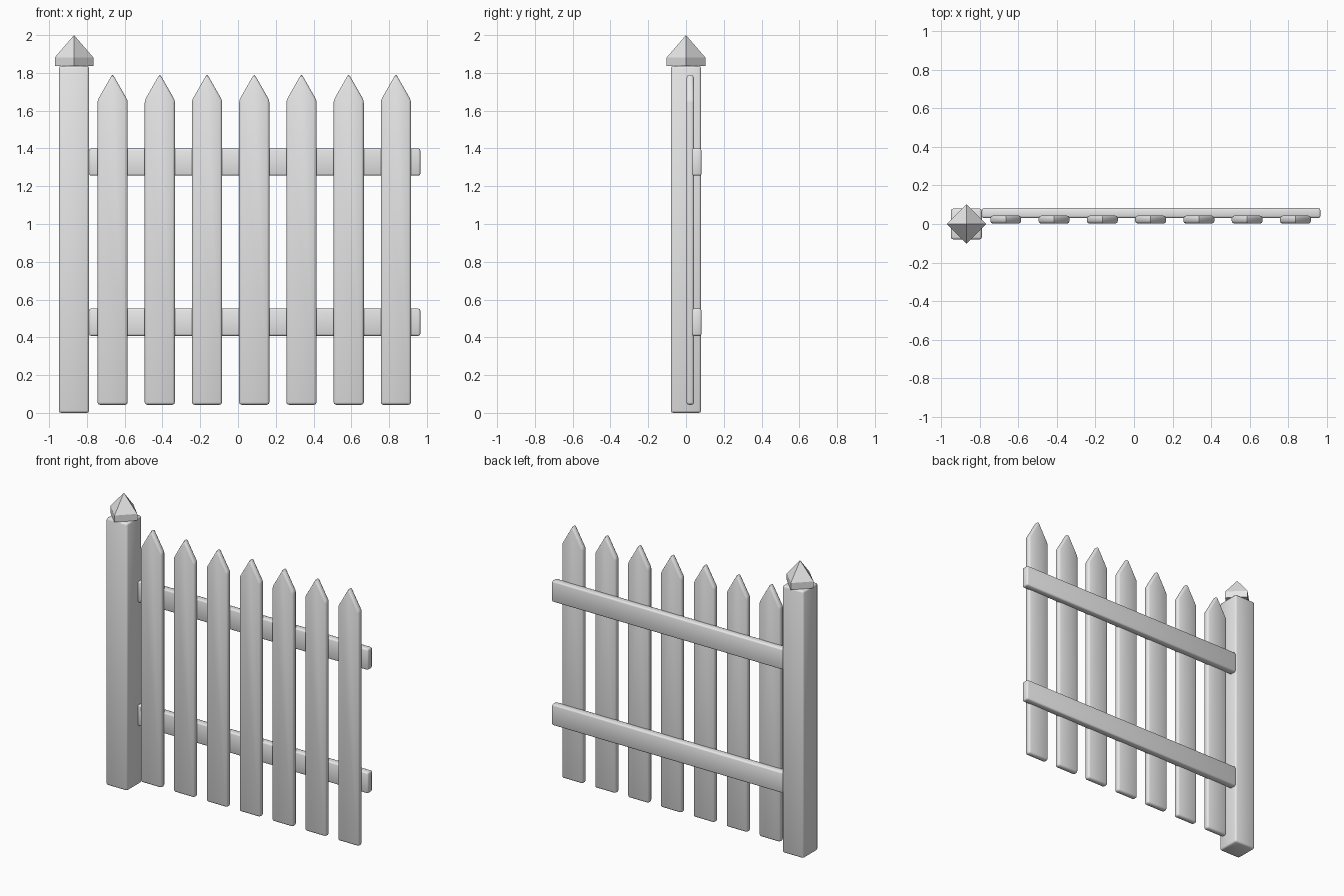
import bpy, bmesh, math

if "Cube" in bpy.data.objects:
    bpy.data.objects.remove(bpy.data.objects["Cube"])

mat = bpy.data.materials.new("light_grey")
mat.diffuse_color = (0.8, 0.8, 0.8, 1)
mat.use_nodes = True
mat.node_tree.nodes["Principled BSDF"].inputs["Base Color"].default_value = mat.diffuse_color


def finish(name, bm, bevel=0.0, segments=2, angle=50):
    bmesh.ops.recalc_face_normals(bm, faces=bm.faces)
    if bevel:
        bmesh.ops.bevel(bm, geom=bm.edges[:], offset=bevel, segments=segments,
                        profile=0.5, affect='EDGES', clamp_overlap=True)
    me = bpy.data.meshes.new(name)
    bm.to_mesh(me)
    bm.free()
    for p in me.polygons:
        p.use_smooth = True
    me.set_sharp_from_angle(angle=math.radians(angle))
    me.materials.append(mat)
    ob = bpy.data.objects.new(name, me)
    bpy.context.collection.objects.link(ob)
    return ob


def prism(name, profile, y0, y1, bevel, segments=2):
    """Extrude an x-z outline from y0 to y1 and round its edges."""
    bm = bmesh.new()
    a = [bm.verts.new((x, y0, z)) for x, z in profile]
    b = [bm.verts.new((x, y1, z)) for x, z in profile]
    bm.faces.new(a)
    bm.faces.new(b[::-1])
    n = len(a)
    for i in range(n):
        bm.faces.new((a[i], b[i], b[(i + 1) % n], a[(i + 1) % n]))
    return finish(name, bm, bevel, segments)


def rect(x0, x1, z0, z1):
    return [(x0, z0), (x1, z0), (x1, z1), (x0, z1)]


POST_X = -0.868

# Post
prism("post", rect(POST_X - 0.08, POST_X + 0.08, 0, 1.836), -0.08, 0.08, 0.012)

# Post cap: short diamond block with a four-sided point
bm = bmesh.new()
rings = []
for z in (1.836, 1.882):
    rings.append([bm.verts.new((POST_X + 0.102 * math.cos(k * math.pi / 2),
                                0.102 * math.sin(k * math.pi / 2), z)) for k in range(4)])
tip = bm.verts.new((POST_X, 0, 2.0))
low, high = rings
bm.faces.new(low[::-1])
for i in range(4):
    j = (i + 1) % 4
    bm.faces.new((low[i], low[j], high[j], high[i]))
    bm.faces.new((high[i], high[j], tip))
finish("post_cap", bm, angle=30)

# Rails
for name, z0, z1 in (("lower_rail", 0.408, 0.552), ("upper_rail", 1.256, 1.4)):
    prism(name, rect(-0.788, 0.965, z0, z1), 0.031, 0.082, 0.01)

# Pointed pickets
for i in range(7):
    x = -0.664 + 0.25 * i
    w = 0.08
    outline = [(x - w, 0.043), (x + w, 0.043), (x + w, 1.655),
               (x, 1.795), (x - w, 1.655)]
    prism(f"picket_{i + 1}", outline, 0.002, 0.043, 0.013)
